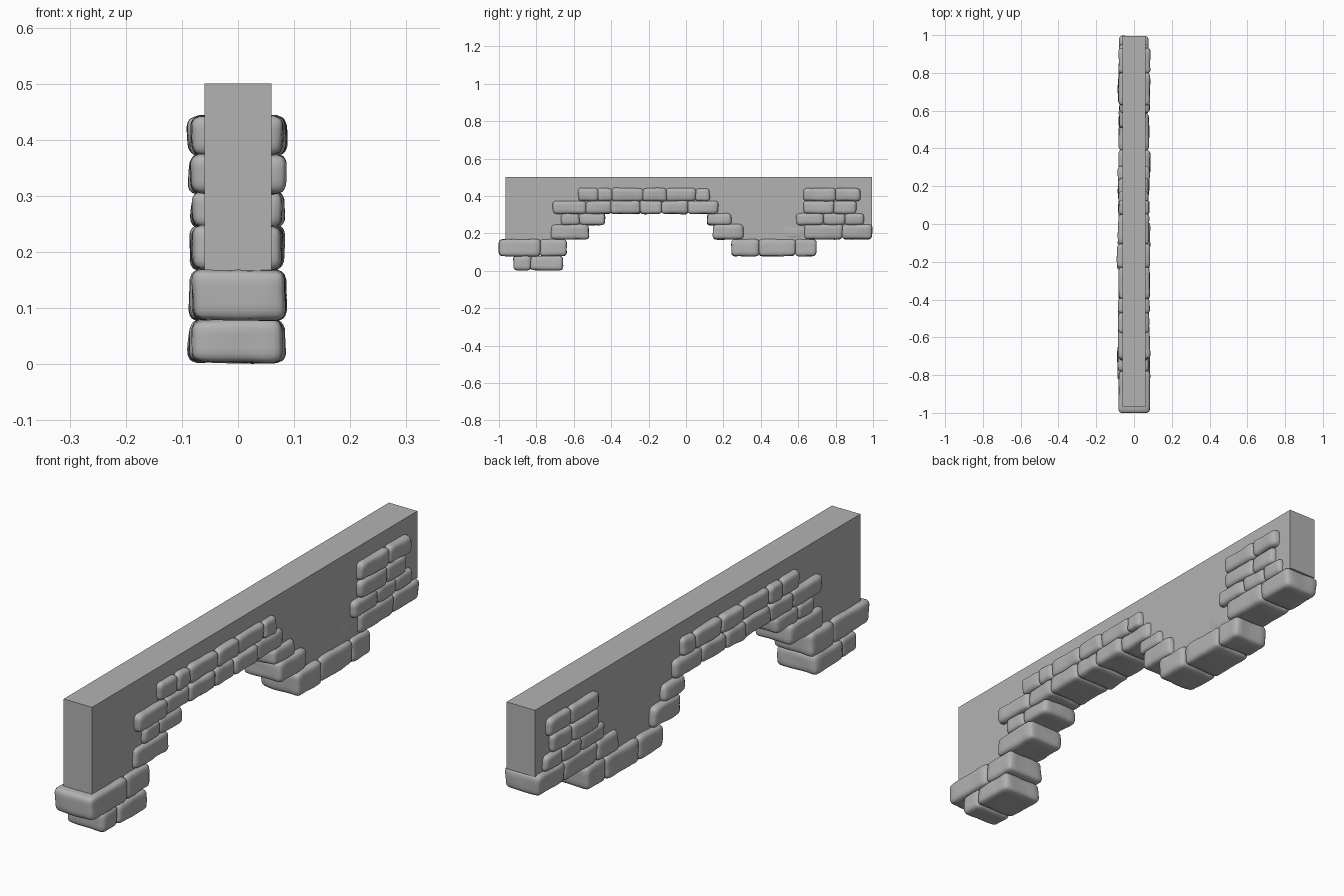
import bpy, bmesh, math, random
from mathutils import Vector, noise

random.seed(4)
if "Cube" in bpy.data.objects:
    bpy.data.objects.remove(bpy.data.objects["Cube"], do_unlink=True)

grey = bpy.data.materials.new("stone grey")
grey.use_nodes = True
grey.diffuse_color = (0.45, 0.45, 0.45, 1)
grey.node_tree.nodes["Principled BSDF"].inputs["Base Color"].default_value = (0.45, 0.45, 0.45, 1)


def finish(name, bm):
    bmesh.ops.recalc_face_normals(bm, faces=bm.faces[:])
    mesh = bpy.data.meshes.new(name)
    bm.to_mesh(mesh)
    bm.free()
    mesh.materials.append(grey)
    obj = bpy.data.objects.new(name, mesh)
    bpy.context.collection.objects.link(obj)
    return obj


# Plain wall slab with a stepped underside hidden inside the stones
def build_wall():
    outline = [(-0.965, 0.5), (-0.965, 0.13), (-0.67, 0.13), (-0.67, 0.21), (-0.55, 0.21),
               (-0.55, 0.28), (-0.46, 0.28), (-0.46, 0.34), (0.14, 0.34), (0.14, 0.28),
               (0.18, 0.28), (0.18, 0.21), (0.27, 0.21), (0.27, 0.12), (0.66, 0.12),
               (0.66, 0.21), (0.96, 0.21), (0.96, 0.245), (0.995, 0.245), (0.995, 0.5)]
    bm = bmesh.new()
    face = bm.faces.new([bm.verts.new((-0.06, y, z)) for y, z in outline])
    moved = bmesh.ops.extrude_face_region(bm, geom=[face])["geom"]
    bmesh.ops.translate(bm, vec=(0.12, 0, 0),
                        verts=[v for v in moved if isinstance(v, bmesh.types.BMVert)])
    finish("wall", bm)


# Worn block: rounded box with soft dents and slightly skewed sides
def build_stone(name, y0, y1, z0, z1, half_x, shift):
    half = Vector((half_x, (y1 - y0) / 2 + 0.002, (z1 - z0) / 2 + 0.002))
    centre = Vector((shift, (y0 + y1) / 2, (z0 + z1) / 2))
    seed = Vector([random.uniform(-50, 50) for _ in range(3)])
    skew = [random.uniform(-0.03, 0.03) for _ in range(3)]
    radius = 0.019
    bm = bmesh.new()
    bmesh.ops.create_cube(bm, size=2)
    bmesh.ops.subdivide_edges(bm, edges=bm.edges[:], cuts=9, use_grid_fill=True)
    for v in bm.verts:
        # Crowd the grid towards the edges, then round them
        p = Vector([math.sin(c * math.pi / 2) * h for c, h in zip(v.co, half)])
        core = Vector([max(r - h, min(h - r, c)) for c, h, r in zip(p, half, [radius] * 3)])
        out = p - core
        if out.length > 0:
            p = core + out.normalized() * radius
        p.x *= 1 + skew[0] * p.z / half.z
        p.y *= 1 + skew[1] * p.z / half.z
        p.z *= 1 + skew[2] * p.y / half.y
        dent = noise.noise(p * 16 + seed) * 0.004
        p += out.normalized() * dent
        v.co = p + centre
    obj = finish(name, bm)
    for f in obj.data.polygons:
        f.use_smooth = True


# Courses from the bottom up: base, top, half width, runs of joint positions
courses = [
    (0.005, 0.078, 0.084, [(-0.92, -0.83, -0.66)]),
    (0.08, 0.167, 0.081, [(-0.998, -0.78, -0.64), (0.245, 0.39, 0.585, 0.695)]),
    (0.17, 0.246, 0.081, [(-0.72, -0.52), (0.145, 0.305), (0.635, 0.835, 0.993)]),
    (0.246, 0.306, 0.083, [(-0.665, -0.57, -0.435), (0.115, 0.24), (0.59, 0.735, 0.85, 0.95)]),
    (0.306, 0.372, 0.082, [(-0.71, -0.535, -0.4, -0.245, -0.13, 0.01, 0.17), (0.63, 0.79, 0.91)]),
    (0.374, 0.44, 0.085, [(-0.575, -0.47, -0.395, -0.23, -0.105, 0.05, 0.125), (0.63, 0.8, 0.93)]),
]

build_wall()
for row, (z0, z1, half_x, runs) in enumerate(courses, 1):
    count = 0
    for joints in runs:
        for y0, y1 in zip(joints, joints[1:]):
            count += 1
            build_stone(f"stone_row{row}_{count}", y0, y1, z0, z1,
                        half_x + random.uniform(-0.005, 0.003), random.uniform(-0.003, 0.003))

# Stone sunk almost flush into one side of the wall
build_stone("sunken_stone", 0.51, 0.635, 0.17, 0.246, 0.07, -0.009)
